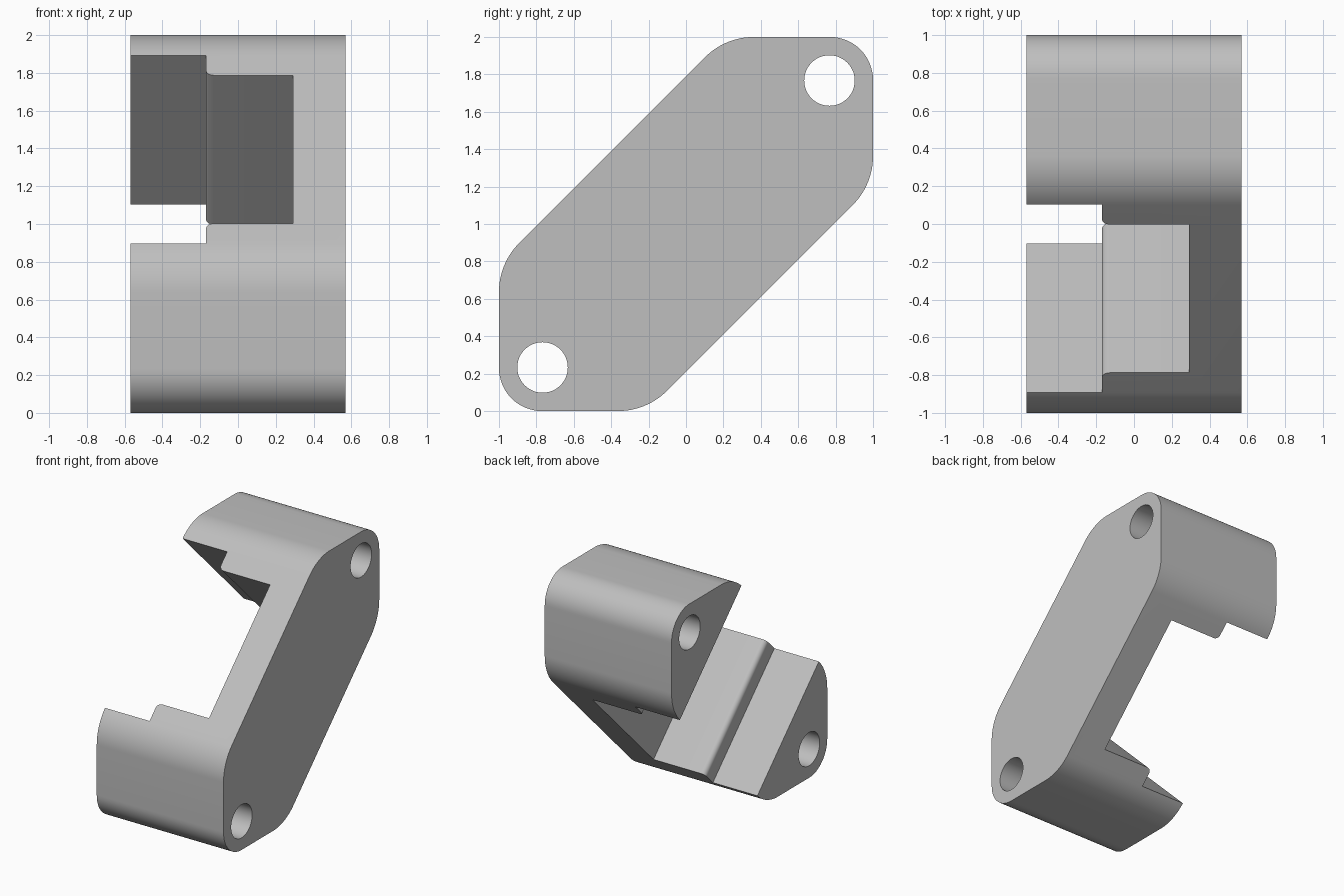
import bpy, bmesh, math
from mathutils import Vector

if "Cube" in bpy.data.objects:
    bpy.data.objects.remove(bpy.data.objects["Cube"])

HALF_W = 0.57


def rounded(corners, steps=16):
    """Outline from (x, y, radius) corners, with an arc at each nonzero radius."""
    out = []
    for i, (x, y, r) in enumerate(corners):
        p = Vector((x, y))
        if r == 0:
            out.append(p)
            continue
        a = (Vector(corners[i - 1][:2]) - p).normalized()
        b = (Vector(corners[(i + 1) % len(corners)][:2]) - p).normalized()
        half = a.angle(b) / 2
        centre = p + (a + b).normalized() * r / math.sin(half)
        start = p + a * r / math.tan(half) - centre
        end = p + b * r / math.tan(half) - centre
        sweep = start.angle(end)
        for k in range(steps + 1):
            t = k / steps
            out.append(centre + (start * math.sin((1 - t) * sweep)
                                 + end * math.sin(t * sweep)) / math.sin(sweep))
    return out


def prism(name, points, direction):
    """Solid made by sweeping a flat outline along a direction."""
    bm = bmesh.new()
    face = bm.faces.new([bm.verts.new(p) for p in points])
    swept = bmesh.ops.extrude_face_region(bm, geom=[face])["geom"]
    bmesh.ops.translate(bm, vec=direction,
                        verts=[v for v in swept if isinstance(v, bmesh.types.BMVert)])
    bmesh.ops.recalc_face_normals(bm, faces=bm.faces)
    mesh = bpy.data.meshes.new(name)
    bm.to_mesh(mesh)
    bm.free()
    obj = bpy.data.objects.new(name, mesh)
    bpy.context.collection.objects.link(obj)
    return obj


def cut(target, cutter):
    cutter.hide_render = True
    mod = target.modifiers.new(cutter.name, "BOOLEAN")
    mod.operation, mod.solver, mod.object = "DIFFERENCE", "EXACT", cutter
    bpy.context.view_layer.objects.active = target
    bpy.ops.object.modifier_apply(modifier=mod.name)
    bpy.data.objects.remove(cutter)


# Slanted six-sided block with rounded corners, in the y-z plane
SMALL, LARGE = 0.23, 0.37
outline = rounded([(-1, 0, SMALL), (-1, 0.79, LARGE), (0.21, 2, LARGE),
                   (1, 2, SMALL), (1, 1.21, LARGE), (-0.21, 0, LARGE)])
body = prism("bracket_body", [(-HALF_W, p.x, p.y) for p in outline],
             Vector((2 * HALF_W, 0, 0)))

# Stepped slot across the block: wide at the open side, narrow further in
WIDE, NARROW, STEP_X, FLOOR_X, EDGE = 0.704, 0.555, -0.17, 0.29, 0.04
slot = rounded([(-1, -WIDE, 0), (STEP_X, -WIDE, 0), (STEP_X, -NARROW, EDGE),
                (FLOOR_X, -NARROW, 0), (FLOOR_X, NARROW, 0),
                (STEP_X, NARROW, EDGE), (STEP_X, WIDE, 0), (-1, WIDE, 0)], 8)
along = Vector((0, 1, 1)).normalized()
across = Vector((0, -1, 1))
middle = Vector((0, 0, 1))
cut(body, prism("slot_cutter",
                [middle - across + along * p.y + Vector((p.x, 0, 0)) for p in slot],
                across * 2))

# Round holes through both ends
for side in (-1, 1):
    ring = [math.tau * k / 48 for k in range(48)]
    cut(body, prism("hole_cutter",
                    [(-1, side * 0.767 + 0.135 * math.cos(a),
                      1 + side * 0.767 + 0.135 * math.sin(a)) for a in ring],
                    Vector((2, 0, 0))))

# Plain grey finish
grey = bpy.data.materials.new("light_grey")
grey.use_nodes = True
colour = (0.52, 0.52, 0.52, 1)
grey.diffuse_color = colour
grey.node_tree.nodes["Principled BSDF"].inputs["Base Color"].default_value = colour
body.data.materials.clear()
body.data.materials.append(grey)

bpy.ops.object.select_all(action="DESELECT")
body.select_set(True)
bpy.context.view_layer.objects.active = body
bpy.ops.object.shade_smooth_by_angle(angle=math.radians(30))
